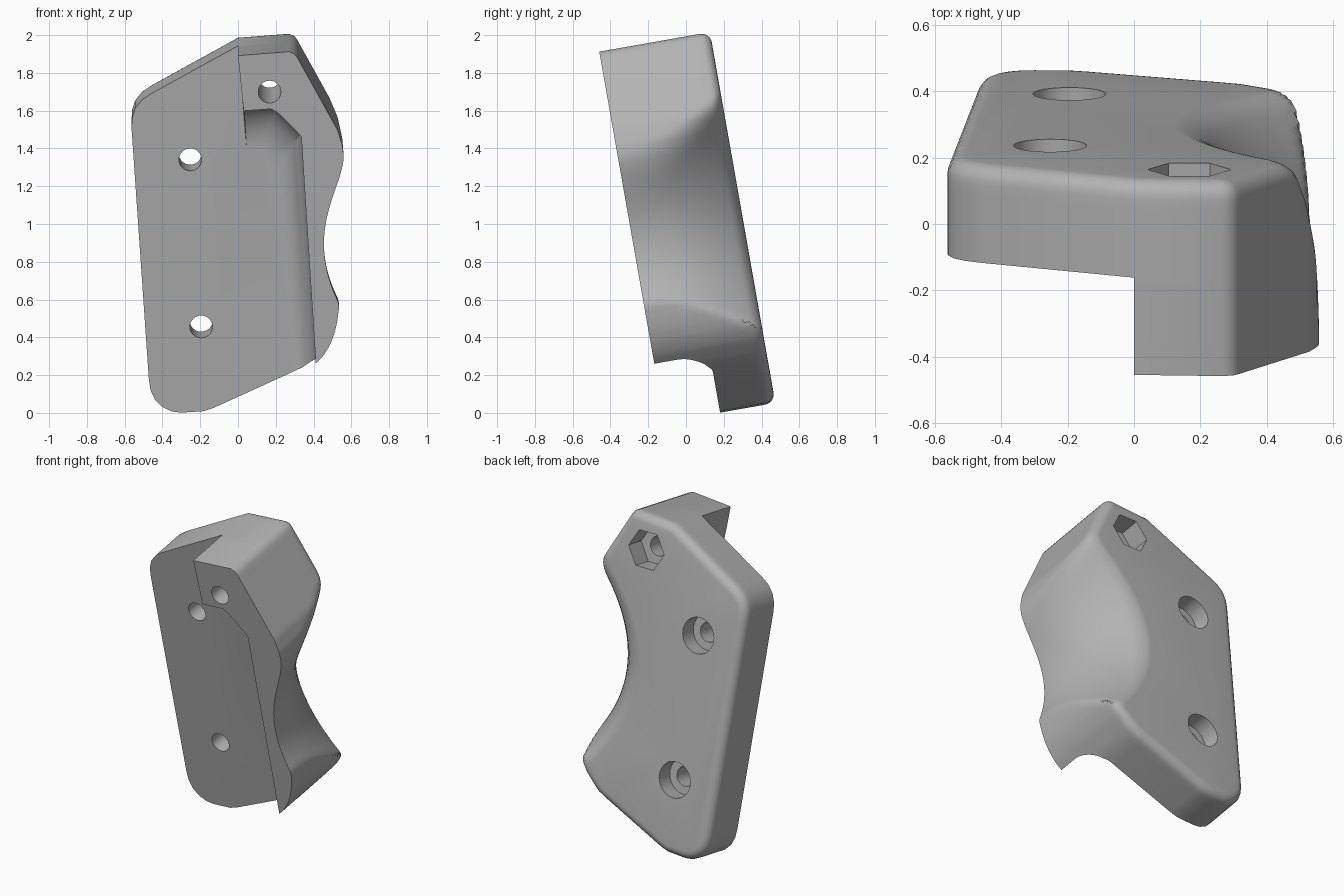
import bpy, bmesh, math
from mathutils import Matrix, Vector

cube = bpy.data.objects.get("Cube")
if cube:
    bpy.data.objects.remove(cube, do_unlink=True)

# The part leans forward; shapes are drawn as (x, v) sections at depth w
LEAN = Matrix.Rotation(math.radians(100), 4, 'X')
FRONT, STEP, BACK = -0.12, 0.178, 0.475

grey = bpy.data.materials.new("plain_grey")
grey.use_nodes = True
grey.diffuse_color = (0.45, 0.45, 0.45, 1)
grey.node_tree.nodes["Principled BSDF"].inputs["Base Color"].default_value = (0.45, 0.45, 0.45, 1)


def loft(name, sections):
    """Solid through a list of (w, [(x, v), ...]) sections of equal length."""
    bm = bmesh.new()
    rings = [[bm.verts.new(LEAN @ Vector((x, v, -w))) for x, v in pts] for w, pts in sections]
    n = len(rings[0])
    for a, b in zip(rings, rings[1:]):
        for i in range(n):
            j = (i + 1) % n
            bm.faces.new((a[i], a[j], b[j], b[i]))
    bm.faces.new(rings[0])
    bm.faces.new(rings[-1])
    bmesh.ops.recalc_face_normals(bm, faces=bm.faces)
    mesh = bpy.data.meshes.new(name)
    bm.to_mesh(mesh)
    bm.free()
    obj = bpy.data.objects.new(name, mesh)
    bpy.context.collection.objects.link(obj)
    mesh.materials.append(grey)
    return obj


def prism(name, x, v, radius, sides, w0, w1):
    ring = [(x + radius * math.cos(2 * math.pi * i / sides),
             v + radius * math.sin(2 * math.pi * i / sides)) for i in range(sides)]
    return loft(name, [(w0, ring), (w1, ring)])


def interpolate(table, t):
    for (a, p), (b, q) in zip(table, table[1:]):
        if t <= b:
            return p + (q - p) * (t - a) / (b - a)
    return table[-1][1]


# Outer side outline (v, x), and the finger scoop that deepens to the back
SIDE = [(0.295, 0.42), (0.32, 0.446), (0.36, 0.472), (0.40, 0.493), (0.45, 0.511),
        (0.51, 0.525), (0.58, 0.534), (0.8, 0.55), (1.3, 0.565), (1.38, 0.563),
        (1.46, 0.552), (1.54, 0.528), (1.93, 0.315)]


def side_x(v, w):
    t = (w - FRONT) / (BACK - FRONT)
    centre = 0.93 + 0.05 * t
    scoop = 0.455 - 0.27 * t ** 2.2 + 0.78 * (v - centre) ** 2
    edge = interpolate(SIDE, v)
    blend = 0.015 if v < centre else 0.09
    return min(edge, scoop) - max(blend - abs(edge - scoop), 0) ** 2 / (4 * blend)


# Rest of the outline: top edge, left edge and bottom edge
REST = [(0.30, 1.95), (0.27, 1.963), (0, 1.942), (-0.46, 1.685), (-0.51, 1.65),
        (-0.545, 1.605), (-0.562, 1.55), (-0.563, 1.49), (-0.472, 0.15), (-0.463, 0.09),
        (-0.44, 0.04), (-0.40, 0), (-0.35, -0.024), (-0.30, -0.03), (-0.18, -0.022),
        (-0.13, -0.005), (0.27, 0.18), (0.34, 0.215), (0.39, 0.26)]
STEPS = 80


def body_section(w, inset):
    low, high = 0.295 + inset, 1.93 - inset * 0.6
    wall = []
    for i in range(STEPS + 1):
        v = low + (high - low) * i / STEPS
        wall.append((side_x(v, w) - 1.15 * inset, v))
    loop = [(0.315, 1.93)] + REST + [(0.42, 0.295)]
    rest = []
    for prev, cur, nxt in zip(loop, loop[1:], loop[2:]):
        a = (Vector(cur) - Vector(prev)).normalized()
        b = (Vector(nxt) - Vector(cur)).normalized()
        inward = Vector((-a.y - b.y, a.x + b.x)).normalized()
        rest.append(tuple(Vector(cur) + inward * inset))
    return wall + rest


# Main body with a rounded back rim
sections = [(FRONT + 0.0335 * i, body_section(FRONT + 0.0335 * i, 0)) for i in range(17)]
RIM = 0.055
for k in range(1, 7):
    a = math.pi / 2 * k / 6
    w = BACK - RIM + RIM * math.sin(a)
    sections.append((w, body_section(w, RIM * (1 - math.cos(a)))))
body = loft("grip_body", sections)


# Front recess that leaves the raised block, with a concave foot
def recess_section(e):
    dx, dv = 0.13 * e, 0.26 * e
    return [(-1, -0.5), (0.46 - dx, -0.5), (0.411 - dx, 0.3), (0.335 - dx, 1.505 - dv),
            (0.305 - dx, 1.54 - dv), (0.21 - dx * 0.6, 1.635 - dv), (0.175 - dx * 0.5, 1.655 - dv),
            (0.03 + 0.06 * dv, 1.645 - dv), (0, 1.942), (-0.035, 2.3), (-1, 2.3)]


recess = [(-0.5, recess_section(0))]
for k in range(11):
    a = math.pi / 2 * k / 10
    recess.append((STEP * math.sin(a), recess_section(1 - math.cos(a))))
cutters = [loft("recess_cutter", recess)]

# Bolt holes, round counterbores and the hexagonal nut pocket
for x, v, radius, sides, depth in ((-0.253, 1.33, 0.11, 40, 0.11),
                                   (-0.195, 0.432, 0.11, 40, 0.11),
                                   (0.167, 1.747, 0.126, 6, 0.13)):
    cutters.append(prism("bolt_cutter", x, v, 0.06, 32, -0.6, 0.9))
    cutters.append(prism("pocket_cutter", x, v, radius, sides, BACK - depth, 0.9))

bpy.ops.object.select_all(action='DESELECT')
body.select_set(True)
bpy.context.view_layer.objects.active = body
for cutter in cutters:
    cutter.hide_render = True
    mod = body.modifiers.new("cut", 'BOOLEAN')
    mod.operation = 'DIFFERENCE'
    mod.solver = 'EXACT'
    mod.object = cutter
    bpy.ops.object.modifier_apply(modifier=mod.name)
    bpy.data.objects.remove(cutter, do_unlink=True)

bpy.ops.object.shade_smooth_by_angle(angle=math.radians(30))
